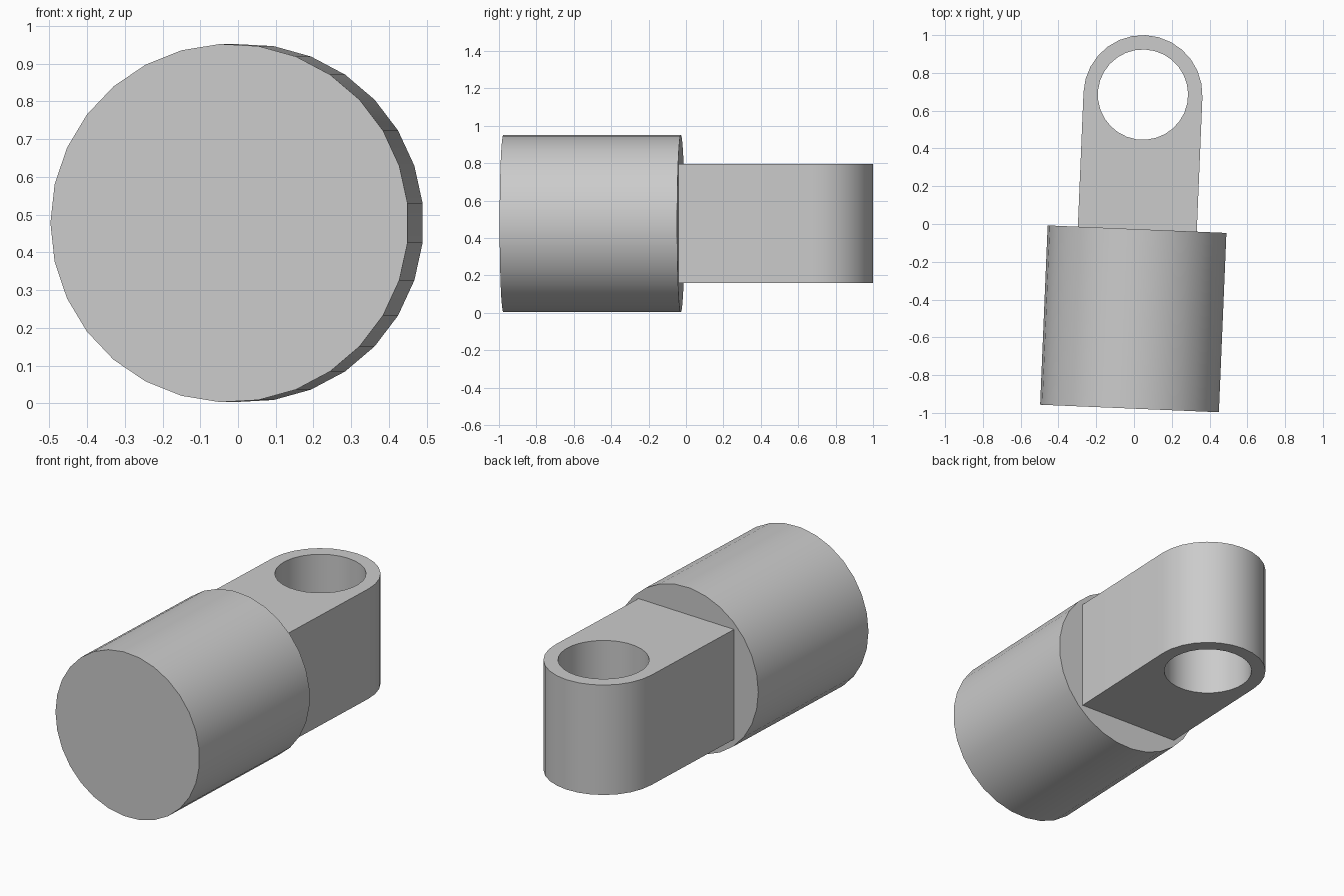
import bpy
import bmesh
from math import cos, sin, pi
from mathutils import Matrix

if "Cube" in bpy.data.objects:
    bpy.data.objects.remove(bpy.data.objects["Cube"], do_unlink=True)

SIDES = 29
BODY_RADIUS, BODY_LENGTH = 0.475, 0.95
LUG_RADIUS, LUG_HEIGHT, HOLE_RADIUS = 0.315, 0.635, 0.239
EYE = 0.713  # distance from the body's end face to the hole centre

# One plain grey for the whole model
grey = bpy.data.materials.new("plain grey")
grey.use_nodes = True
colour = (0.6, 0.6, 0.6, 1)
grey.diffuse_color = colour
grey.node_tree.nodes["Principled BSDF"].inputs["Base Color"].default_value = colour

# Slightly turned frame at the centre of the body's end face
frame = Matrix.Translation((0.0175, -0.0275, 0.4775)) @ Matrix.Rotation(-0.042, 4, "Z")


def arc(radius, start, sweep, steps, cy=0.0):
    angles = [start + sweep * i / steps for i in range(steps + 1)]
    return [(radius * cos(a), cy + radius * sin(a)) for a in angles]


def prism(name, loops, depth, matrix):
    """Fill flat loops (later loops are holes) and extrude them along z."""
    bm = bmesh.new()
    for loop in loops:
        verts = [bm.verts.new((x, y, 0)) for x, y in loop]
        for i, v in enumerate(verts):
            bm.edges.new((verts[i - 1], v))
    bmesh.ops.triangle_fill(bm, edges=bm.edges[:], use_beauty=True)
    out = bmesh.ops.extrude_face_region(bm, geom=bm.faces[:], use_keep_orig=True)
    top = [g for g in out["geom"] if isinstance(g, bmesh.types.BMVert)]
    bmesh.ops.translate(bm, verts=top, vec=(0, 0, depth))
    bmesh.ops.recalc_face_normals(bm, faces=bm.faces[:])
    mesh = bpy.data.meshes.new(name)
    bm.to_mesh(mesh)
    bm.free()
    mesh.materials.append(grey)
    obj = bpy.data.objects.new(name, mesh)
    bpy.context.collection.objects.link(obj)
    obj.matrix_world = matrix
    bpy.ops.object.select_all(action="DESELECT")
    obj.select_set(True)
    bpy.context.view_layer.objects.active = obj
    bpy.ops.object.shade_smooth_by_angle(angle=pi / 6)
    return obj


# Round body, lying along y
circle = arc(BODY_RADIUS, pi, 2 * pi, SIDES)[:-1]
prism("round_body", [circle], BODY_LENGTH, frame @ Matrix.Rotation(pi / 2, 4, "X"))

# Flat lug with a rounded end and a vertical through hole
outline = [(-LUG_RADIUS, -0.005), (LUG_RADIUS, -0.005)] + arc(LUG_RADIUS, 0, pi, 14, EYE)
hole = arc(HOLE_RADIUS, pi / 2, 2 * pi, SIDES, EYE)[:-1]
prism("eye_lug", [outline, hole], LUG_HEIGHT, frame @ Matrix.Translation((0, 0, -LUG_HEIGHT / 2)))
